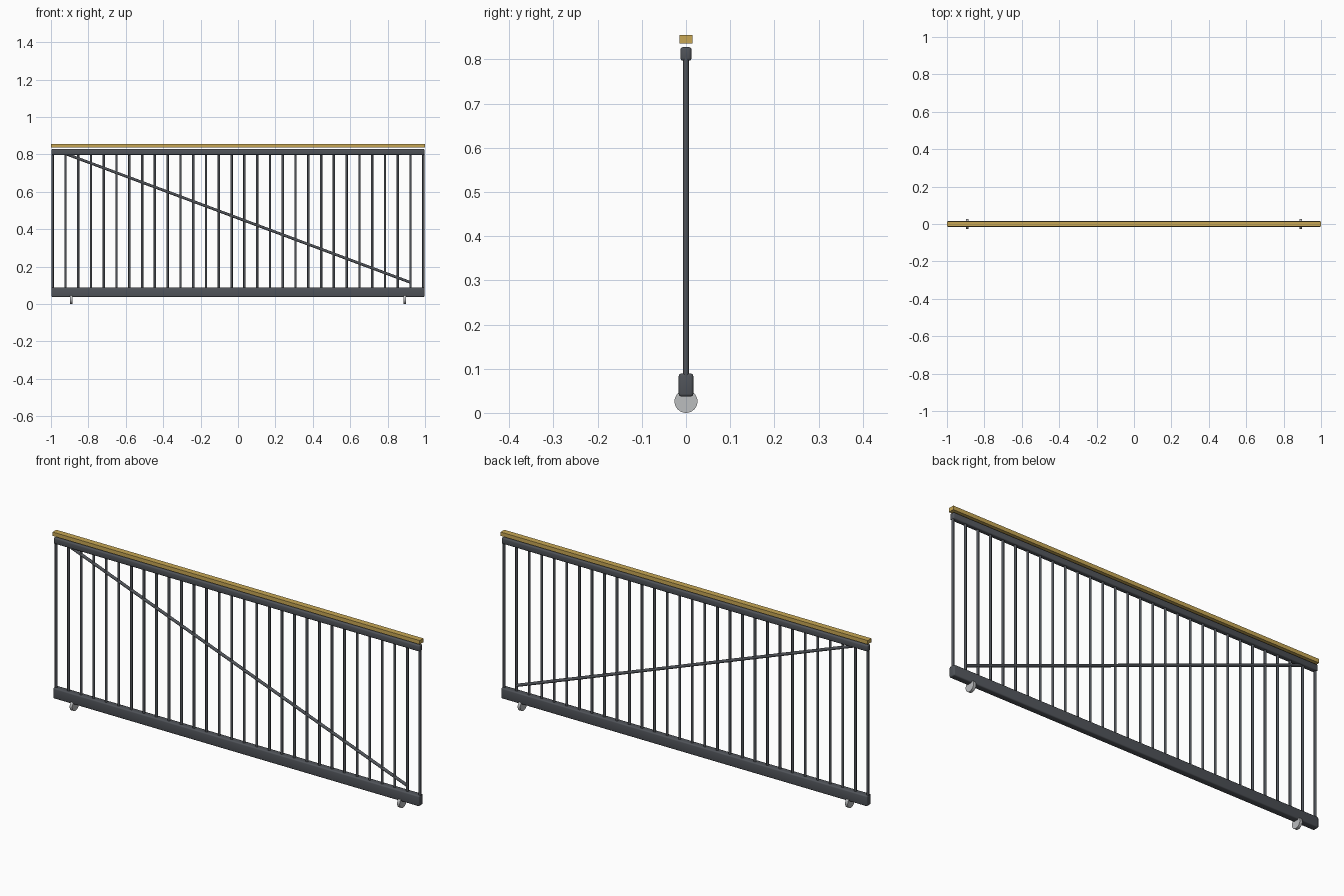
import bpy
import math
from mathutils import Vector

cube = bpy.data.objects.get("Cube")
if cube:
    bpy.data.objects.remove(cube, do_unlink=True)


def material(name, rgb):
    mat = bpy.data.materials.new(name)
    mat.use_nodes = True
    mat.diffuse_color = (*rgb, 1)
    for node in mat.node_tree.nodes:
        if node.type == 'BSDF_PRINCIPLED':
            node.inputs["Base Color"].default_value = (*rgb, 1)
    return mat


dark_steel = material("dark_steel", (0.08, 0.087, 0.1))
brass = material("brass", (0.58, 0.39, 0.09))
light_grey = material("light_grey", (0.5, 0.51, 0.52))


def finish(obj, name, mat):
    obj.name = name
    obj.data.materials.append(mat)
    bpy.ops.object.shade_smooth_by_angle(angle=math.radians(40))
    return obj


def bar(name, half_length, half_depth, low, high, mat, bevel=0.0):
    """Straight rail along x, with optional rounded edges."""
    bpy.ops.mesh.primitive_cube_add(size=2, location=(0, 0, (low + high) / 2))
    obj = bpy.context.object
    obj.scale = (half_length, half_depth, (high - low) / 2)
    bpy.ops.object.transform_apply(location=False, rotation=False, scale=True)
    if bevel:
        mod = obj.modifiers.new("rounded_edges", 'BEVEL')
        mod.width = bevel
        mod.segments = 3
        bpy.ops.object.modifier_apply(modifier=mod.name)
    return finish(obj, name, mat)


def rod(name, start, end, radius, mat, sides=16):
    """Round bar between two points."""
    start, end = Vector(start), Vector(end)
    axis = end - start
    bpy.ops.mesh.primitive_cylinder_add(
        vertices=sides, radius=radius, depth=axis.length,
        location=(start + end) / 2,
        rotation=axis.to_track_quat('Z', 'Y').to_euler())
    return finish(bpy.context.object, name, mat)


# Horizontal rails
bar("bottom_rail", 0.997, 0.0165, 0.037, 0.089, dark_steel, 0.006)
bar("top_rail", 0.997, 0.0125, 0.797, 0.828, dark_steel, 0.006)
bar("handrail", 1.0, 0.0145, 0.836, 0.855, brass)

# Evenly spaced pickets
PICKETS = 30
REACH = 0.991
for i in range(PICKETS):
    x = -REACH + 2 * REACH * i / (PICKETS - 1)
    rod(f"picket_{i + 1}", (x, 0, 0.08), (x, 0, 0.805), 0.0063, dark_steel)

# Diagonal brace
rod("diagonal_brace", (-0.93, 0, 0.806), (0.92, 0, 0.116), 0.0073, dark_steel)

# Wheels under the bottom rail
for side, x in (("right", -0.892), ("left", 0.892)):
    rod(f"wheel_{side}", (x - 0.007, 0, 0.026), (x + 0.007, 0, 0.026),
        0.026, light_grey, 32)
